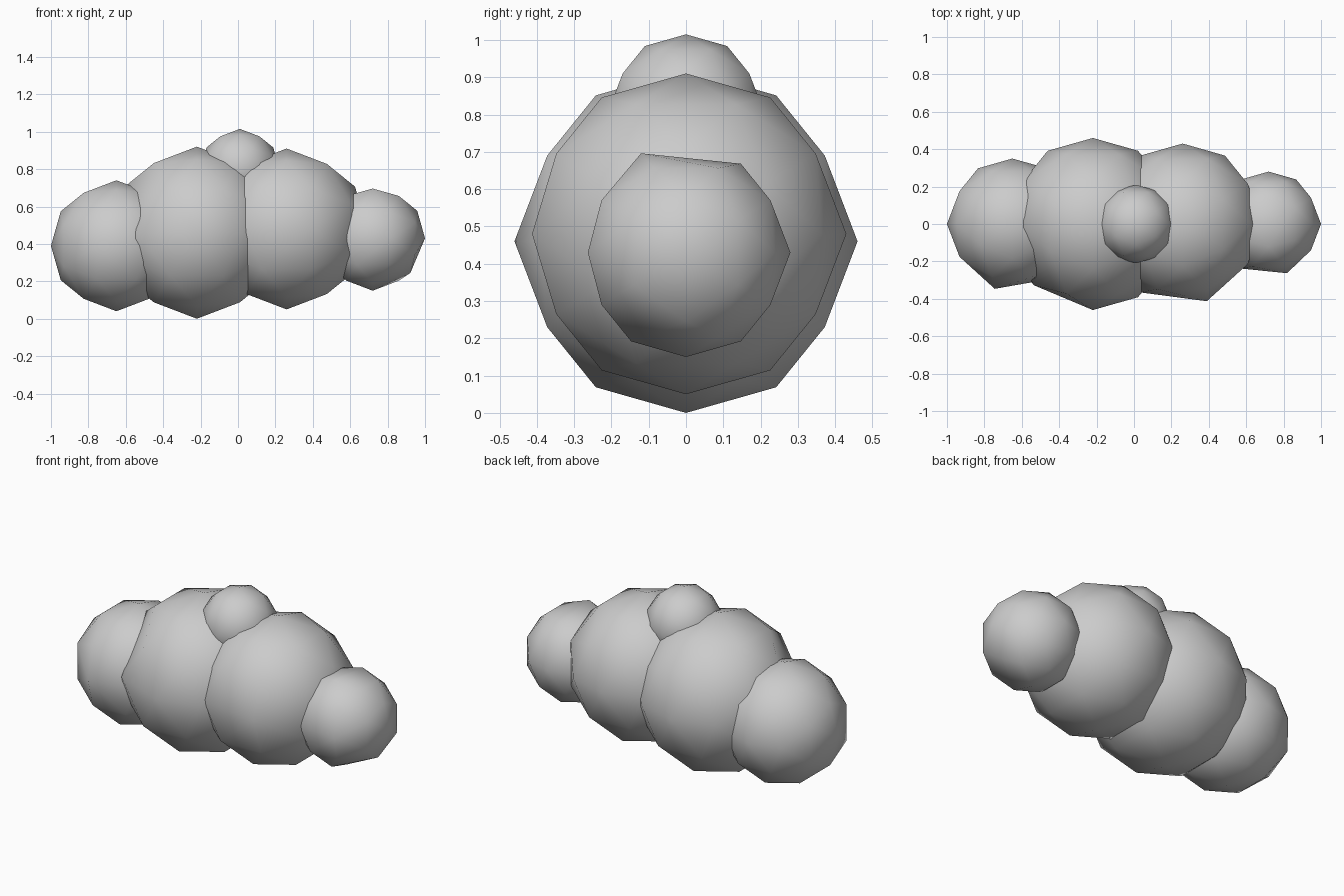
import bpy, bmesh, math
from mathutils import Matrix, Vector

cube = bpy.data.objects.get("Cube")
if cube:
    bpy.data.objects.remove(cube, do_unlink=True)

# One pale grey for the whole cloud
grey = bpy.data.materials.new("cloud_grey")
grey.use_nodes = True
grey.diffuse_color = (0.6, 0.6, 0.6, 1)
grey.node_tree.nodes["Principled BSDF"].inputs["Base Color"].default_value = (0.6, 0.6, 0.6, 1)
TILT = math.atan((1 + math.sqrt(5)) / 2)


def puff(name, centre, radius, blunted=()):
    """Low-poly ball; each blunted direction merges its two nearest corners."""
    bm = bmesh.new()
    bmesh.ops.create_icosphere(bm, subdivisions=2, radius=1,
                               matrix=Matrix.Rotation(TILT, 4, 'Y'))
    for direction in blunted:
        target = Vector(direction)
        pair = sorted(bm.verts, key=lambda v: (v.co - target).length)[:2]
        bmesh.ops.pointmerge(bm, verts=pair, merge_co=target)
    bmesh.ops.recalc_face_normals(bm, faces=bm.faces[:])
    for face in bm.faces:
        face.smooth = True
    mesh = bpy.data.meshes.new(name)
    bm.to_mesh(mesh)
    bm.free()
    mesh.materials.append(grey)
    obj = bpy.data.objects.new(name, mesh)
    obj.location = centre
    obj.scale = (radius,) * 3
    bpy.context.collection.objects.link(obj)


# Row of overlapping puffs with a small one on top
puff("right_end_puff", (-0.65, 0, 0.39), 0.35, [(-0.27, -0.99, 0)])
puff("right_main_puff", (-0.22, 0, 0.46), 0.46, [(-0.69, -0.71, 0)])
puff("left_main_puff", (0.26, 0, 0.48), 0.43, [(0.3, -0.96, 0)])
puff("left_end_puff", (0.72, 0, 0.43), 0.28,
     [(0.35, -0.94, 0), (0.72, 0, -0.66), (0, -0.43, 0.95)])
puff("top_puff", (0.01, 0, 0.805), 0.21)
